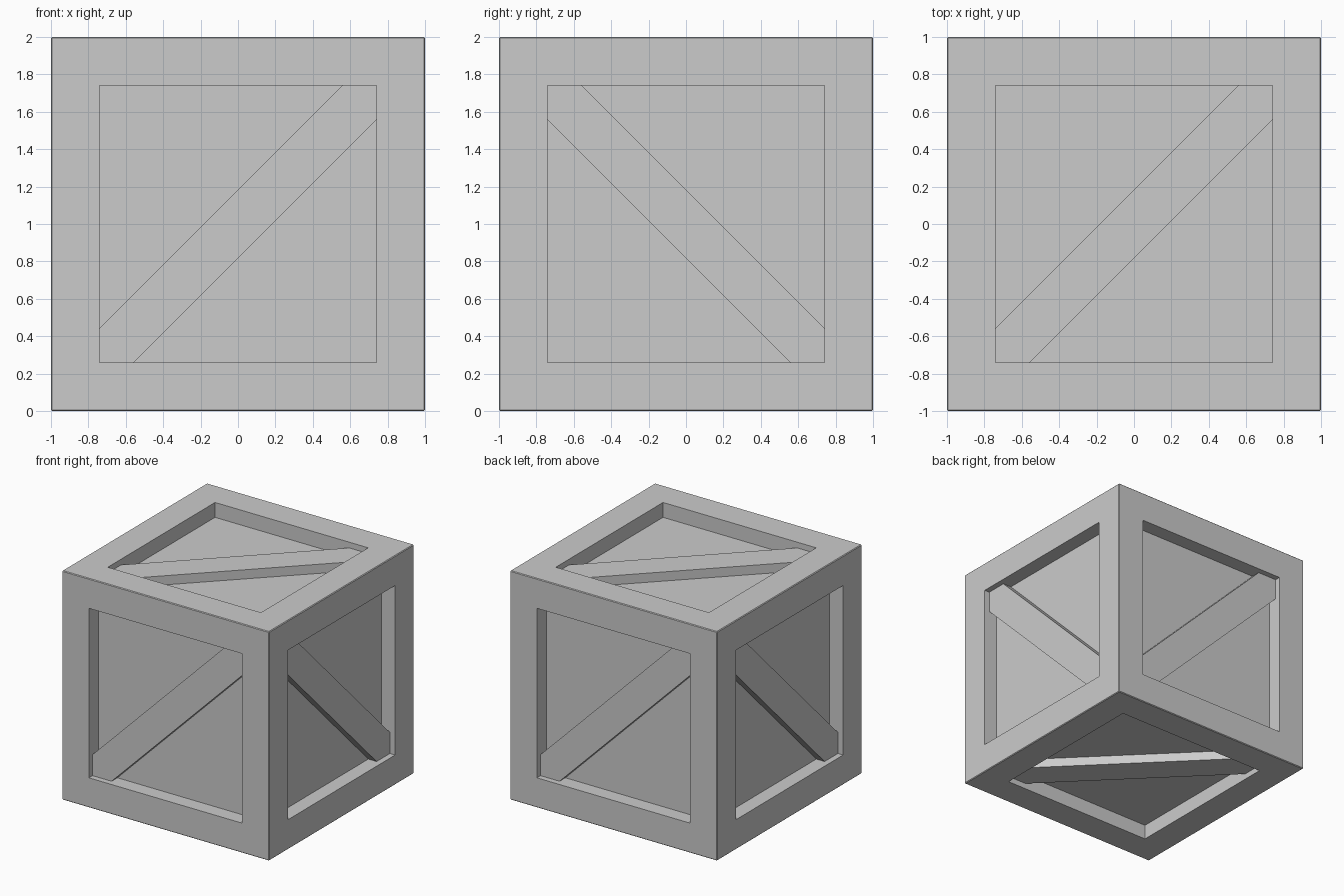
import bpy, bmesh
from math import radians
from mathutils import Matrix, Vector

if "Cube" in bpy.data.objects:
    bpy.data.objects.remove(bpy.data.objects["Cube"])

BEVEL, OPENING, DEPTH = 0.006, 0.74, 0.13
BRACE_TOP, BRACE_WIDTH, BRACE_LENGTH = 0.95, 0.26, 2.12
CENTRE = Matrix.Translation((0, 0, 1))


def add_object(name, bm):
    bmesh.ops.recalc_face_normals(bm, faces=bm.faces)
    mesh = bpy.data.meshes.new(name)
    bm.to_mesh(mesh)
    bm.free()
    obj = bpy.data.objects.new(name, mesh)
    bpy.context.collection.objects.link(obj)
    return obj


# Crate body: edge-chamfered cube with a recessed panel on every side
bm = bmesh.new()
bmesh.ops.create_cube(bm, size=2, matrix=CENTRE)
bmesh.ops.bevel(bm, geom=bm.edges[:], offset=BEVEL, segments=1,
                profile=0.5, affect='EDGES')
panels = [f for f in bm.faces if f.calc_area() > 1]
bmesh.ops.inset_individual(bm, faces=panels, thickness=1 - BEVEL - OPENING,
                           use_even_offset=True)
for panel in panels:
    inward = -panel.normal.copy() * DEPTH
    new = bmesh.ops.extrude_face_region(bm, geom=[panel])["geom"]
    verts = [v for v in new if isinstance(v, bmesh.types.BMVert)]
    bmesh.ops.translate(bm, verts=verts, vec=inward)
    if panel.is_valid:
        bmesh.ops.delete(bm, geom=[panel], context='FACES_ONLY')
add_object("crate_body", bm)


# Diagonal braces: one plank across each recess, ends buried in the frame
def brace(name, facing, slope):
    bottom = 1 - DEPTH - 0.01
    size = Vector((BRACE_LENGTH, BRACE_WIDTH, BRACE_TOP - bottom, 1))
    place = (CENTRE @ facing @ Matrix.Rotation(radians(slope), 4, 'Z')
             @ Matrix.Translation((0, 0, (BRACE_TOP + bottom) / 2))
             @ Matrix.Diagonal(size))
    b = bmesh.new()
    bmesh.ops.create_cube(b, size=1, matrix=place)
    add_object(name, b)


upright = Matrix.Rotation(radians(90), 4, 'X')
for i, side in enumerate(("front", "right", "back", "left")):
    turn = Matrix.Rotation(radians(90 * i), 4, 'Z')
    brace(side + "_brace", turn @ upright, -45 if i % 2 else 45)
brace("top_brace", Matrix.Identity(4), 45)
brace("bottom_brace", Matrix.Rotation(radians(180), 4, 'X'), 45)
